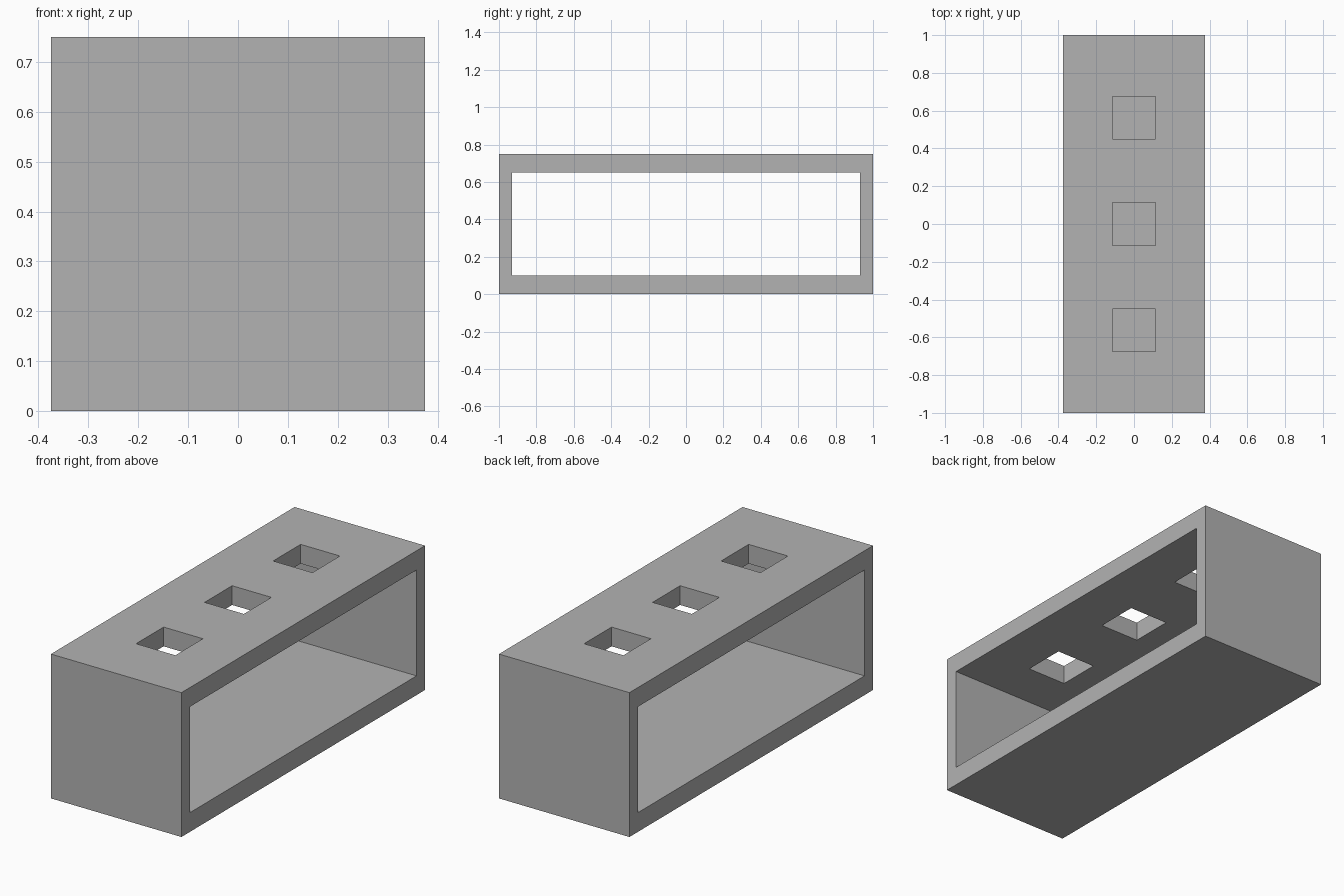
import bpy
import bmesh
from mathutils import Vector

cube = bpy.data.objects.get("Cube")
if cube:
    bpy.data.objects.remove(cube, do_unlink=True)

WIDTH, LENGTH, HEIGHT = 0.75, 2.0, 0.75
WALL, SLAB = 0.07, 0.1
HOLE, PITCH = 0.226, 0.5625

grey = bpy.data.materials.new("plain grey")
grey.use_nodes = True
colour = (0.45, 0.45, 0.45, 1)
grey.diffuse_color = colour
grey.node_tree.nodes["Principled BSDF"].inputs["Base Color"].default_value = colour


def box(name, size, centre):
    """Axis-aligned box with its vertices in world space."""
    bm = bmesh.new()
    bmesh.ops.create_cube(bm, size=1)
    bmesh.ops.scale(bm, vec=Vector(size), verts=bm.verts)
    bmesh.ops.translate(bm, vec=Vector(centre), verts=bm.verts)
    mesh = bpy.data.meshes.new(name)
    bm.to_mesh(mesh)
    bm.free()
    obj = bpy.data.objects.new(name, mesh)
    bpy.context.collection.objects.link(obj)
    return obj


# Outer block
body = box("hollow_block", (WIDTH, LENGTH, HEIGHT), (0, 0, HEIGHT / 2))
body.data.materials.append(grey)

# Side-to-side opening, then three square holes through the top slab
cutters = [box("opening_cutter",
               (WIDTH * 2, LENGTH - 2 * WALL, HEIGHT - 2 * SLAB),
               (0, 0, HEIGHT / 2))]
for i in (-1, 0, 1):
    cutters.append(box("top_hole_cutter", (HOLE, HOLE, SLAB * 3),
                       (0, i * PITCH, HEIGHT - SLAB / 2)))

for cutter in cutters:
    cutter.hide_render = True
    cutter.hide_set(True)
    cutter.display_type = 'WIRE'
    cut = body.modifiers.new(cutter.name, 'BOOLEAN')
    cut.operation = 'DIFFERENCE'
    cut.solver = 'EXACT'
    cut.object = cutter

# Bake the cuts and drop the cutters
bpy.context.view_layer.objects.active = body
body.select_set(True)
for name in [m.name for m in body.modifiers]:
    bpy.ops.object.modifier_apply(modifier=name)
for cutter in cutters:
    bpy.data.objects.remove(cutter, do_unlink=True)
